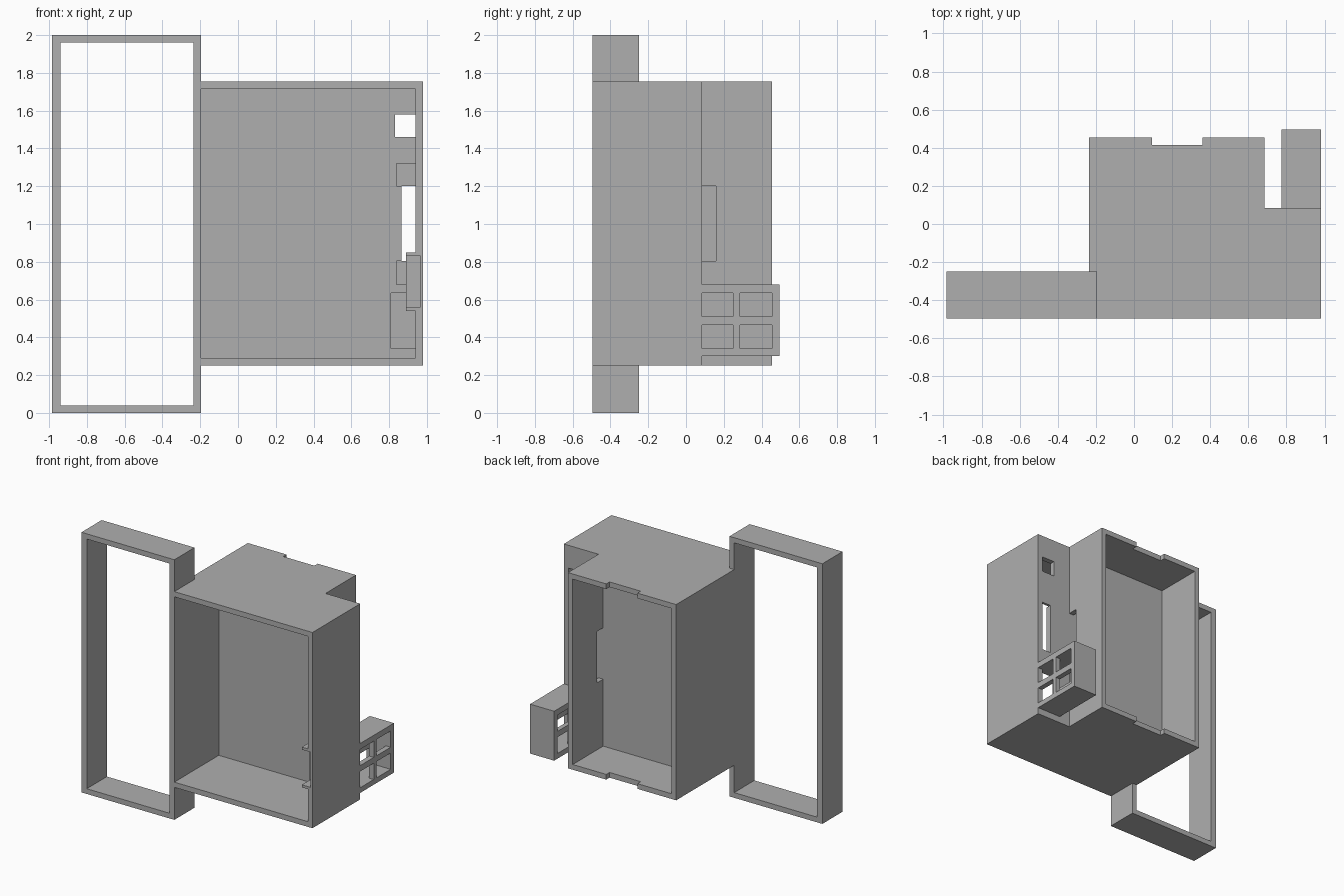
import bpy
import bmesh

cube = bpy.data.objects.get("Cube")
if cube:
    bpy.data.objects.remove(cube, do_unlink=True)

grey = bpy.data.materials.new("plain grey")
grey.use_nodes = True
grey.diffuse_color = (0.43, 0.43, 0.43, 1)
grey.node_tree.nodes["Principled BSDF"].inputs["Base Color"].default_value = grey.diffuse_color


def prism(name, outline, z0, z1):
    """Extrude a flat outline from z0 to z1."""
    bm = bmesh.new()
    face = bm.faces.new([bm.verts.new((x, y, z0)) for x, y in outline])
    top = bmesh.ops.extrude_face_region(bm, geom=[face])["geom"]
    for v in top:
        if isinstance(v, bmesh.types.BMVert):
            v.co.z = z1
    bmesh.ops.recalc_face_normals(bm, faces=bm.faces)
    mesh = bpy.data.meshes.new(name)
    bm.to_mesh(mesh)
    bm.free()
    mesh.materials.append(grey)
    ob = bpy.data.objects.new(name, mesh)
    bpy.context.collection.objects.link(ob)
    return ob


def box(name, xs, ys, zs):
    (a, b), (c, d) = xs, ys
    return prism(name, [(a, c), (b, c), (b, d), (a, d)], *zs)


def cut(ob, xs, ys, zs):
    """Subtract a box from an object and discard the cutter."""
    cutter = box("cutter", xs, ys, zs)
    cutter.hide_render = True
    mod = ob.modifiers.new("cut", "BOOLEAN")
    mod.operation = "DIFFERENCE"
    mod.solver = "EXACT"
    mod.object = cutter
    bpy.context.view_layer.objects.active = ob
    bpy.ops.object.modifier_apply(modifier=mod.name)
    bpy.data.objects.remove(cutter, do_unlink=True)


FRONT, PANEL, BACK = -0.495, 0.085, 0.455
INNER_Z = (0.29, 1.715)

# Main housing: L-shaped plan, hollow from the front and from the back
housing = prism("housing", [(-0.235, FRONT), (0.98, FRONT), (0.98, PANEL),
                            (0.685, PANEL), (0.685, BACK), (-0.235, BACK)], 0.25, 1.755)
cut(housing, (-0.195, 0.94), (-0.6, 0.045), INNER_Z)
cut(housing, (-0.195, 0.645), (PANEL, 0.6), INNER_Z)

# Notches in the rear edges of the roof and floor
cut(housing, (0.095, 0.36), (0.415, 0.6), (0.1, 1.9))

# Openings in the dividing panel: cable hole, switch slot, outlet opening
cut(housing, (0.83, 0.94), (0, 0.2), (1.46, 1.58))
cut(housing, (0.865, 0.94), (0, 0.2), (0.805, 1.2))
cut(housing, (0.81, 0.94), (0, 0.2), (0.34, 0.635))

# Shallow recesses above and below the slot
for z in ((0.68, 0.805), (1.2, 1.32)):
    cut(housing, (0.84, 0.94), (0, 0.065), z)

# Slot through the side wall of the rear compartment
cut(housing, (0.6, 0.72), (PANEL, 0.16), (0.805, 1.2))

# Latch pocket in the side wall, with its lipped holder
cut(housing, (0.92, 0.965), (-0.6, -0.4), (0.56, 0.83))
latch = box("latch_holder", (0.89, 0.94), (FRONT, -0.38), (0.54, 0.85))
cut(latch, (0.8, 1.0), (-0.6, -0.4), (0.56, 0.83))

# Open side frame, trimmed where it meets the housing wall
frame = box("side_frame", (-0.985, -0.195), (FRONT, -0.25), (0, 2))
cut(frame, (-0.94, -0.235), (-0.6, 0), (0.04, 1.96))
cut(frame, (-0.235, -0.1), (-0.6, 0), (0.25, 1.755))

# Rear outlet box with a two by two grid of windows on both sides
outlet = box("outlet_box", (0.775, 0.98), (PANEL, 0.495), (0.3, 0.68))
cut(outlet, (0.81, 0.94), (0, BACK), (0.34, 0.635))
for y in ((PANEL - 0.05, 0.25), (0.285, BACK)):
    for z in ((0.34, 0.465), (0.51, 0.635)):
        cut(outlet, (0.7, 1.1), y, z)
